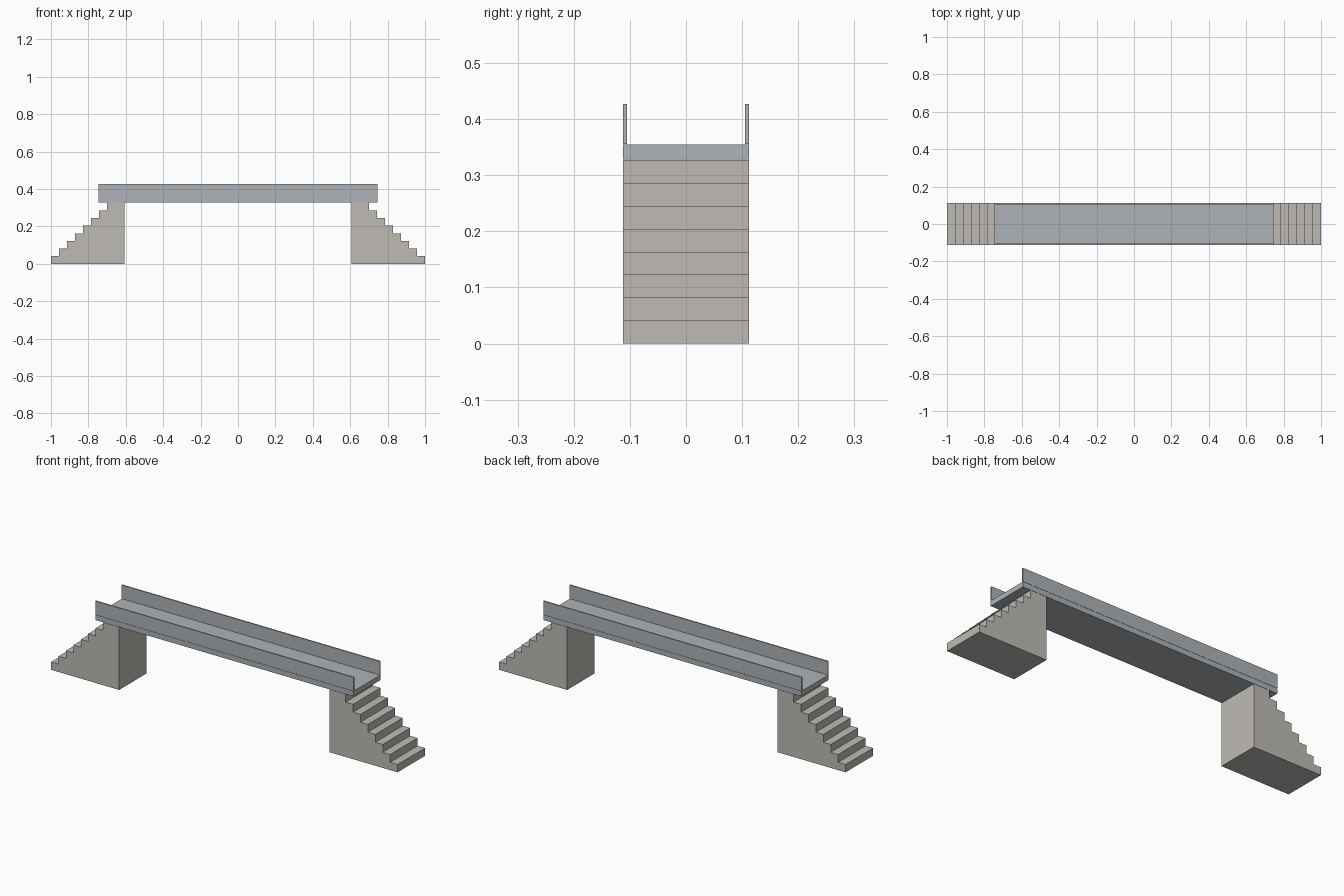
import bpy

if "Cube" in bpy.data.objects:
    bpy.data.objects.remove(bpy.data.objects["Cube"])

WIDTH = 0.225           # bridge width in y
PIER_IN, PIER_OUT = 0.607, 0.70
STEPS = 7
RISE = 0.327 / (STEPS + 1)
RUN = (1.0 - PIER_OUT) / STEPS
DECK_X = 0.745


def material(name, rgb):
    m = bpy.data.materials.new(name)
    m.diffuse_color = (*rgb, 1.0)
    m.use_nodes = True
    m.node_tree.nodes["Principled BSDF"].inputs["Base Color"].default_value = m.diffuse_color
    return m


concrete = material("concrete", (0.52, 0.50, 0.46))
steel = material("steel", (0.43, 0.45, 0.475))


def box(name, x, y, z, mat):
    """Box from (min, max) ranges on each axis."""
    bpy.ops.mesh.primitive_cube_add(size=1)
    ob = bpy.context.object
    ob.name = name
    for v in ob.data.vertices:
        v.co = [r[0] if c < 0 else r[1] for c, r in zip(v.co, (x, y, z))]
    ob.data.materials.append(mat)
    return ob


half = WIDTH / 2

# Piers and the stairs leading up to them at each end
for side, s in (("left", -1), ("right", 1)):
    box(f"{side}_pier", sorted((s * PIER_IN, s * PIER_OUT)), (-half, half),
        (0, RISE * (STEPS + 1)), concrete)
    for i in range(STEPS):
        outer = 1.0 - i * RUN
        box(f"{side}_step_{i + 1}", sorted((s * outer, s * (outer - RUN))),
            (-half, half), (0, RISE * (i + 1)), concrete)

# Deck slab spanning both piers
box("deck", (-DECK_X, DECK_X), (-half, half), (0.328, 0.355), steel)

# Solid side parapets
for side, s in (("front", -1), ("back", 1)):
    box(f"{side}_parapet", (-DECK_X, DECK_X),
        sorted((s * half, s * (half - 0.007))), (0.356, 0.427), steel)
